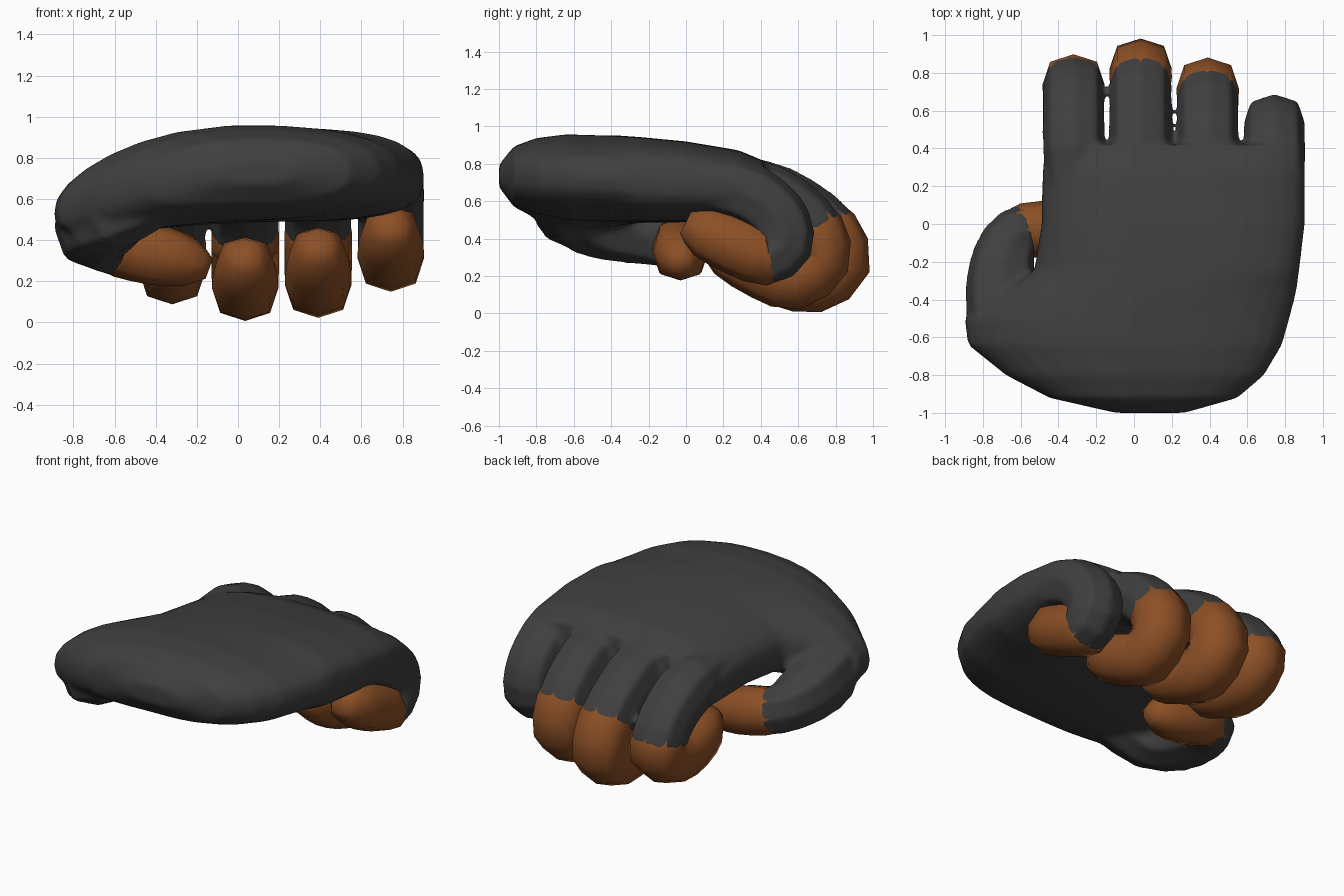
import bpy, bmesh, math
from mathutils import Vector

if "Cube" in bpy.data.objects:
    bpy.data.objects.remove(bpy.data.objects["Cube"])


def material(name, rgb):
    m = bpy.data.materials.new(name)
    m.diffuse_color = (*rgb, 1)
    m.use_nodes = True
    m.node_tree.nodes["Principled BSDF"].inputs["Base Color"].default_value = m.diffuse_color
    return m


BLACK = material("charcoal fabric", (0.05, 0.05, 0.05))
BROWN = material("brown skin", (0.265, 0.08, 0.019))


def add_loft(bm, rings):
    """Bridge closed rings and cap both ends."""
    rows = [[bm.verts.new(p) for p in r] for r in rings]
    n = len(rows[0])
    for a, b in zip(rows, rows[1:]):
        for i in range(n):
            j = (i + 1) % n
            bm.faces.new((a[i], a[j], b[j], b[i]))
    bm.faces.new(rows[0])
    bm.faces.new(rows[-1])


def make_object(name, bm, mat):
    bmesh.ops.recalc_face_normals(bm, faces=bm.faces)
    me = bpy.data.meshes.new(name)
    bm.to_mesh(me)
    bm.free()
    me.materials.append(mat)
    me.shade_smooth()
    ob = bpy.data.objects.new(name, me)
    bpy.context.collection.objects.link(ob)
    return ob


def oval(t, e):
    """Point on a slightly squared unit circle."""
    c, s = math.cos(t), math.sin(t)
    return math.copysign(abs(c) ** e, c), math.copysign(abs(s) ** e, s)


def refine(pts):
    """Insert a rounded midpoint between all path points."""
    out = []
    for i in range(len(pts) - 1):
        p0, p1 = pts[max(i - 1, 0)], pts[i]
        p2, p3 = pts[i + 1], pts[min(i + 2, len(pts) - 1)]
        out += [p1, (9 * (p1 + p2) - p0 - p3) / 16]
    return out + [pts[-1]]


def tube_rings(path, radii, axis, sides=8):
    """Rings along a path; axis fixes their orientation."""
    data = refine([Vector((*p, r)) for p, r in zip(path, radii)])
    rings = []
    for i, d in enumerate(data):
        t = (data[min(i + 1, len(data) - 1)] - data[max(i - 1, 0)]).to_3d().normalized()
        a = (axis - t * axis.dot(t)).normalized()
        b = t.cross(a)
        ring = []
        for k in range(sides):
            u, v = oval(2 * math.pi * k / sides, 0.82)
            ring.append(d.to_3d() + d.w * (a * u + b * v))
        rings.append(ring)
    return rings


glove = bmesh.new()


def digit(name, path, radii, axis, cut):
    """Sleeve goes into the glove, the bare rest becomes its own object."""
    rings = tube_rings(path, radii, axis)
    add_loft(glove, rings[:cut + 1])
    mid = sum(rings[cut - 1], Vector()) / len(rings[cut - 1])
    root = [mid.lerp(p, 0.93) for p in rings[cut - 1]]
    bm = bmesh.new()
    add_loft(bm, [root] + rings[cut:])
    make_object(name, bm, BROWN)


# Hand back and palm: y, left x, right x, mid z, half height
SECTIONS = [
    (-1.00, -0.10, 0.27, 0.735, 0.06), (-0.92, -0.45, 0.55, 0.735, 0.16),
    (-0.80, -0.68, 0.69, 0.735, 0.205), (-0.64, -0.88, 0.785, 0.73, 0.232),
    (-0.50, -0.90, 0.825, 0.725, 0.232), (-0.36, -0.70, 0.86, 0.72, 0.232),
    (-0.25, -0.53, 0.875, 0.717, 0.227), (0.00, -0.49, 0.905, 0.705, 0.215),
    (0.28, -0.485, 0.905, 0.683, 0.19), (0.42, -0.47, 0.89, 0.655, 0.16),
]


def section(y, xl, xr, zc, h, n=28):
    cx, w, ring = (xl + xr) / 2, (xr - xl) / 2, []
    e = 0.8 if y < -0.3 else 0.68             # squarer towards the knuckles
    for k in range(n):
        u, v = oval(2 * math.pi * k / n, e)
        x = cx + w * u
        ring.append((x, y, zc + h * v - 0.20 * max(0, 0.1 - x) ** 2))
    return ring


add_loft(glove, [section(*s) for s in SECTIONS])

# Fingers: centre x, colour cut ring, then curled (y, z) centre line
FINGERS = {
    "index_fingertip": (-0.32, 7, [(0.10, 0.65), (0.38, 0.645), (0.58, 0.565), (0.71, 0.44),
                                   (0.735, 0.33), (0.62, 0.25), (0.44, 0.265), (0.28, 0.325), (0.18, 0.37)]),
    "middle_fingertip": (0.035, 6, [(0.10, 0.67), (0.38, 0.665), (0.60, 0.57), (0.77, 0.43),
                                    (0.825, 0.27), (0.69, 0.165), (0.50, 0.20), (0.30, 0.29), (0.20, 0.345)]),
    "ring_fingertip": (0.39, 6, [(0.10, 0.67), (0.36, 0.665), (0.56, 0.57), (0.69, 0.43),
                                 (0.715, 0.29), (0.58, 0.18), (0.42, 0.23), (0.22, 0.335), (0.12, 0.395)]),
    "little_fingertip": (0.743, 10, [(0.05, 0.68), (0.28, 0.66), (0.43, 0.58), (0.51, 0.48),
                                     (0.52, 0.37), (0.43, 0.31), (0.28, 0.36), (0.10, 0.44), (0.0, 0.49)]),
}
RADII = [0.13, 0.164, 0.165, 0.165, 0.164, 0.161, 0.16, 0.14, 0.07]
for name, (x, cut, yz) in FINGERS.items():
    digit(name, [(x, y, z) for y, z in yz], RADII, Vector((1, 0, 0)), cut)

# Thumb: out of the hand side, bending under the palm
digit("thumb_tip",
      [(-0.40, -0.68, 0.62), (-0.60, -0.60, 0.55), (-0.69, -0.44, 0.49), (-0.70, -0.24, 0.44),
       (-0.66, -0.10, 0.40), (-0.57, -0.035, 0.365), (-0.40, -0.03, 0.33), (-0.23, -0.03, 0.29),
       (-0.14, -0.03, 0.26)],
      [0.16, 0.205, 0.205, 0.18, 0.157, 0.147, 0.15, 0.115, 0.05],
      Vector((0, 0, 1)), 10)

# Merge hand and sleeves into one soft glove
ob = make_object("glove", glove, BLACK)
rm = ob.modifiers.new("merge", "REMESH")
rm.mode = "VOXEL"
rm.voxel_size = 0.018
rm.use_smooth_shade = True
sm = ob.modifiers.new("soften", "SMOOTH")
sm.factor = 0.5
sm.iterations = 8
